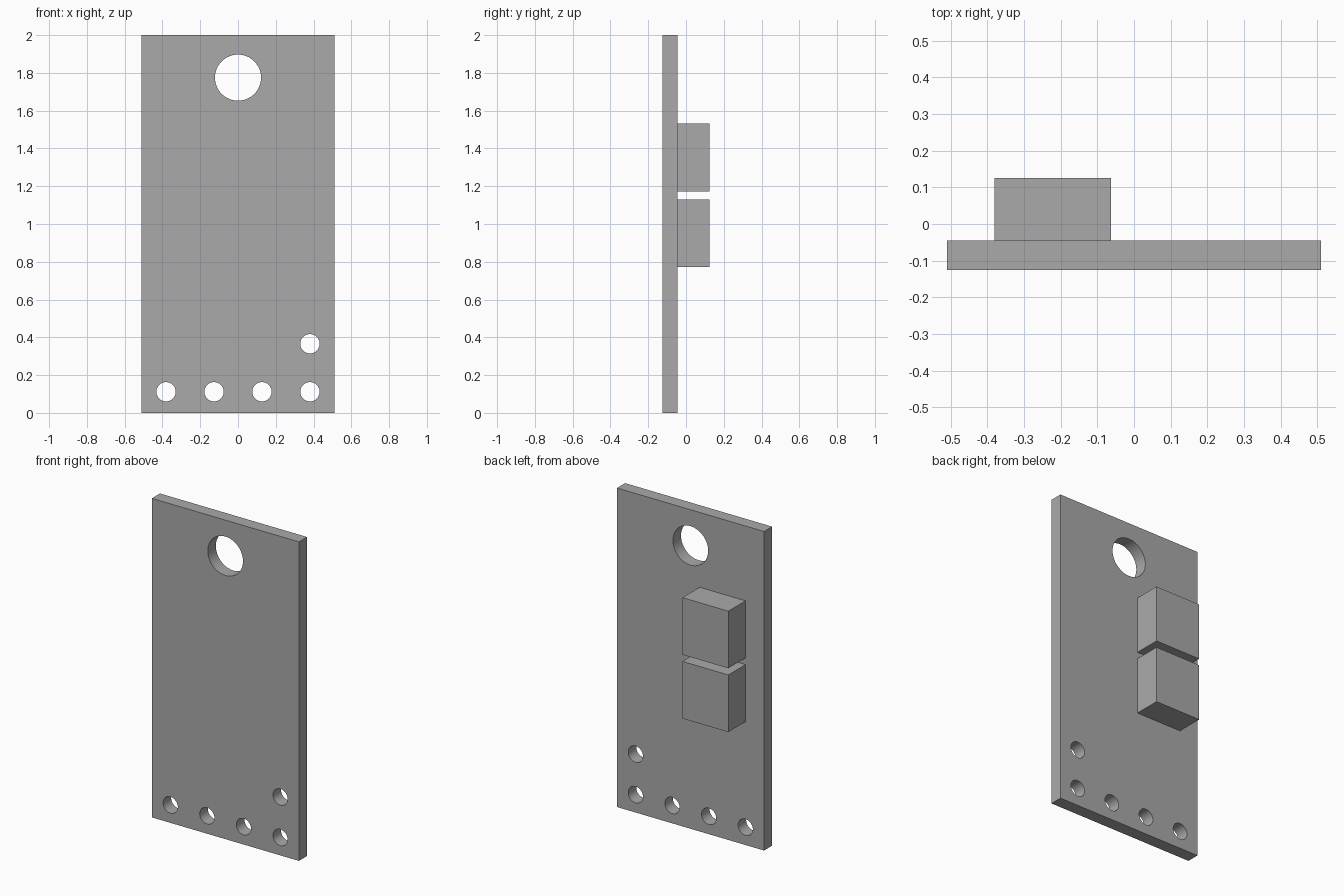
import bpy
import math

if "Cube" in bpy.data.objects:
    bpy.data.objects.remove(bpy.data.objects["Cube"], do_unlink=True)

grey = bpy.data.materials.new("plain_grey")
grey.use_nodes = True
colour = (0.4, 0.4, 0.4, 1)
grey.diffuse_color = colour
grey.node_tree.nodes["Principled BSDF"].inputs["Base Color"].default_value = colour


def box(name, low, high):
    """Box between two opposite corners."""
    centre = [(a + b) / 2 for a, b in zip(low, high)]
    bpy.ops.mesh.primitive_cube_add(size=1, location=centre)
    obj = bpy.context.object
    obj.name = name
    obj.scale = [b - a for a, b in zip(low, high)]
    bpy.ops.object.transform_apply(location=False, rotation=False, scale=True)
    obj.data.materials.append(grey)
    return obj


def drill(target, x, z, radius):
    """Cut a round hole through the plate from front to back."""
    bpy.ops.mesh.primitive_cylinder_add(
        vertices=64, radius=radius, depth=1,
        location=(x, 0, z), rotation=(math.pi / 2, 0, 0))
    cutter = bpy.context.object
    cutter.hide_render = True
    cutter.data.materials.append(grey)
    cut = target.modifiers.new("hole", 'BOOLEAN')
    cut.operation = 'DIFFERENCE'
    cut.solver = 'EXACT'
    cut.object = cutter
    bpy.context.view_layer.objects.active = target
    bpy.ops.object.modifier_apply(modifier=cut.name)
    bpy.data.objects.remove(cutter, do_unlink=True)


# Flat board
FRONT, FACE, BACK = -0.125, -0.045, 0.125
board = box("board", (-0.51, FRONT, 0), (0.51, FACE, 2))

# Large hanging hole, bottom row of pin holes and one extra above the last
drill(board, 0, 1.775, 0.122)
PITCH = 0.254
for i in range(4):
    drill(board, (i - 1.5) * PITCH, 0.112, 0.051)
drill(board, 1.5 * PITCH, 0.112 + PITCH, 0.051)

bpy.ops.object.select_all(action='DESELECT')
board.select_set(True)
bpy.context.view_layer.objects.active = board
bpy.ops.object.shade_smooth_by_angle(angle=math.radians(30))

# Two blocks on the back
for name, bottom in (("lower_block", 0.773), ("upper_block", 1.173)):
    box(name, (-0.381, FACE, bottom), (-0.063, BACK, bottom + 0.358))
